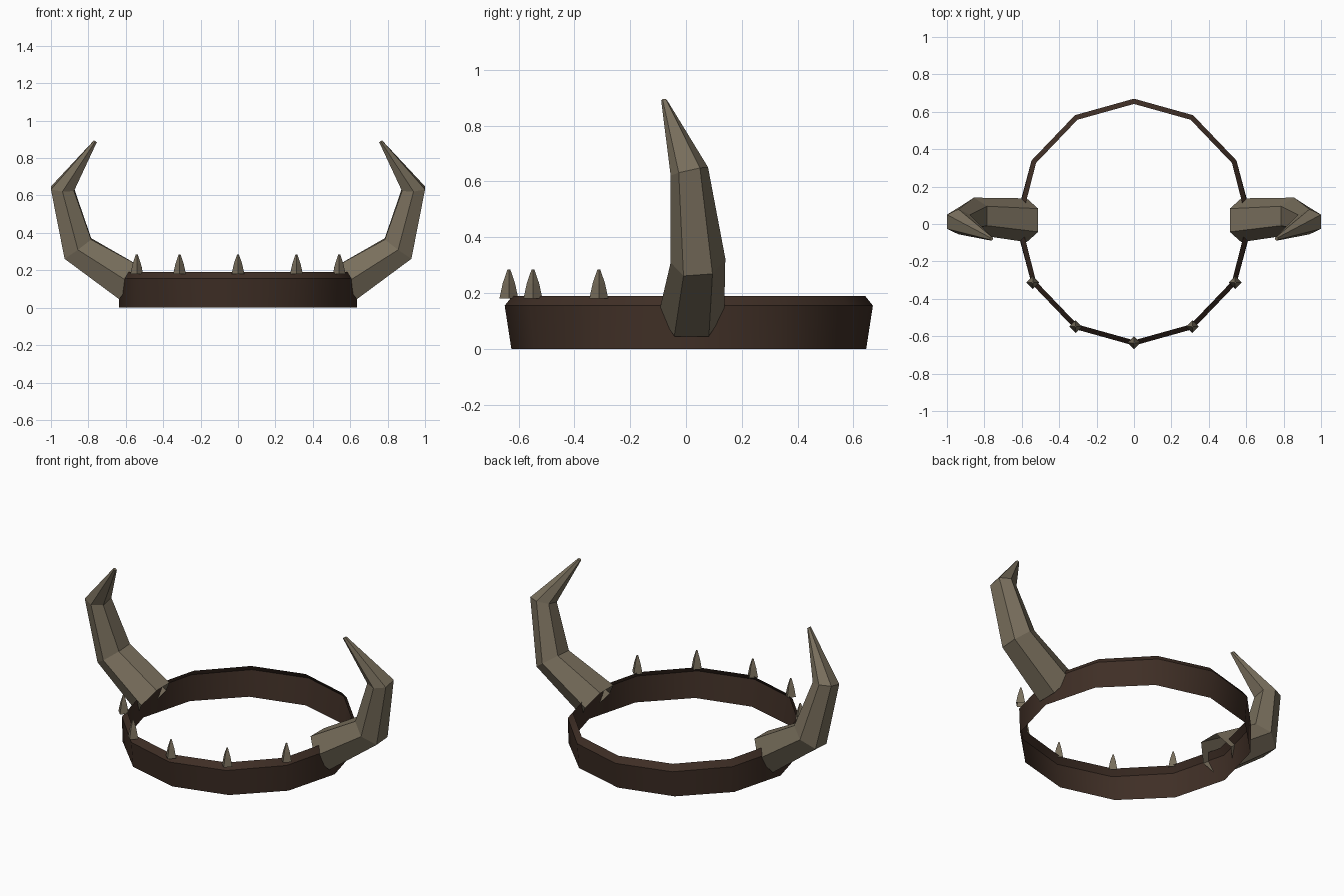
import bpy, bmesh, math
from mathutils import Vector

if "Cube" in bpy.data.objects:
    bpy.data.objects.remove(bpy.data.objects["Cube"])


def material(name, rgb):
    m = bpy.data.materials.new(name)
    m.diffuse_color = (*rgb, 1)
    m.use_nodes = True
    m.node_tree.nodes["Principled BSDF"].inputs["Base Color"].default_value = m.diffuse_color
    return m


BROWN = material("dark_leather", (0.050, 0.028, 0.019))
BONE = material("bone", (0.190, 0.158, 0.108))


def loft(name, rings, mat, flip=False, cap_end=False, smooth=False):
    """Skin a list of equal-length point rings into one object."""
    bm = bmesh.new()
    rows = [[bm.verts.new(p) for p in ring] for ring in rings]
    n = len(rows[0])
    for a, b in zip(rows, rows[1:]):
        for i in range(n):
            j = (i + 1) % n
            bm.faces.new((a[i], a[j], b[j], b[i]))
    if cap_end:
        bm.faces.new(rows[-1])
    if flip:
        bmesh.ops.reverse_faces(bm, faces=bm.faces[:])
    mesh = bpy.data.meshes.new(name)
    bm.to_mesh(mesh)
    bm.free()
    mesh.materials.append(mat)
    obj = bpy.data.objects.new(name, mesh)
    bpy.context.collection.objects.link(obj)
    if smooth:
        bpy.ops.object.select_all(action='DESELECT')
        obj.select_set(True)
        bpy.context.view_layer.objects.active = obj
        bpy.ops.object.shade_smooth_by_angle(angle=math.radians(35))
    return obj


def ellipse(cx, cy, z, rx, ry, n):
    return [(cx + rx * math.cos(2 * math.pi * i / n),
             cy + ry * math.sin(2 * math.pi * i / n), z) for i in range(n)]


# Twelve-sided headband: a thin sheet with an inward-leaning rim
loft("headband", [ellipse(0, 0.01, 0.0, 0.636, 0.636, 12),
                  ellipse(0, 0.01, 0.155, 0.632, 0.66, 12),
                  ellipse(0, 0.01, 0.19, 0.605, 0.632, 12)], BROWN, smooth=True)

# Five small spikes along the front rim
for k in range(5):
    a = math.radians(-150 + 30 * k)
    x, y = 0.625 * math.cos(a), 0.01 + 0.645 * math.sin(a)
    loft(f"spike_{k + 1}", [ellipse(x, y, z, r, r, 4) for z, r in
                            ((0.18, 0.034), (0.235, 0.022), (0.285, 0.005))],
         BONE, cap_end=True)

# Horn sections: outer (x, z), inner (x, z), centre y, half width, half flat, tilt
SECTIONS = [((0.635, 0.045), (0.512, 0.215), 0.020, 0.117, 0.062, 0.0),
            ((0.927, 0.265), (0.785, 0.368), 0.043, 0.098, 0.052, 0.007),
            ((1.000, 0.640), (0.877, 0.632), 0.012, 0.067, 0.038, 0.015),
            ((0.770, 0.895), (0.755, 0.885), -0.078, 0.011, 0.006, 0.0)]


def horn(name, side):
    rings = []
    for (ox, oz), (ix, iz), cy, half, flat, tilt in SECTIONS:
        o, i = Vector((ox, 0, oz)), Vector((ix, 0, iz))
        m = (o + i) / 2
        ring = []
        for p, w in ((o, -flat), (o, flat), (m, half),
                     (i, flat), (i, -flat), (m, -half)):
            ring.append((side * p.x, cy + w, p.z + tilt * w / half))
        rings.append(ring)
    loft(name, rings, BONE, flip=side < 0, cap_end=True)


# Curved six-sided horns, open where they grip the band
horn("horn_right", 1)
horn("horn_left", -1)
